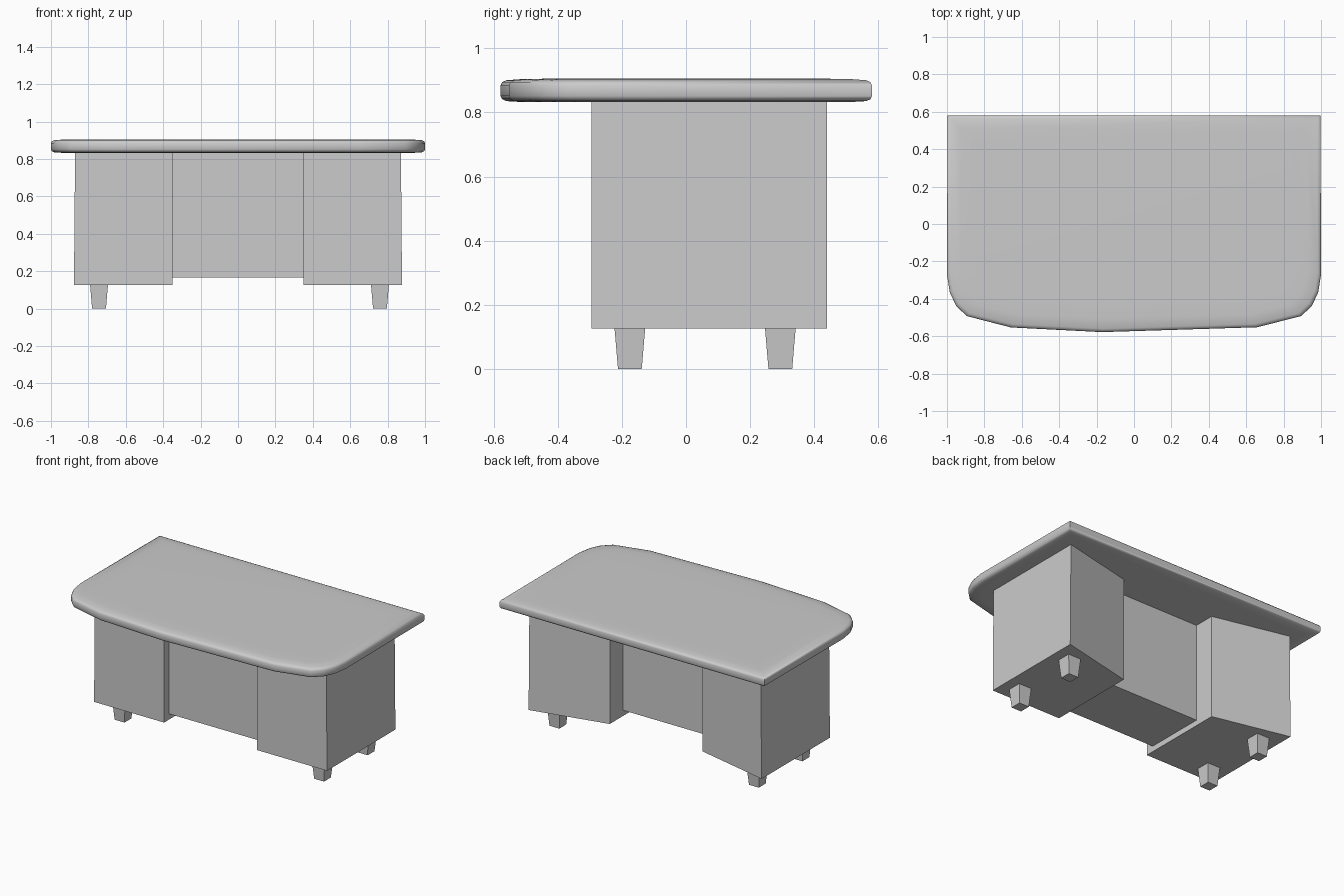
import bpy, bmesh

if "Cube" in bpy.data.objects:
    bpy.data.objects.remove(bpy.data.objects["Cube"])


def make(name, rings, smooth=False):
    """Stack matching rings of points (bottom to top), bridge them and cap both ends."""
    bm = bmesh.new()
    vs = [[bm.verts.new(p) for p in ring] for ring in rings]
    n = len(rings[0])
    for a, b in zip(vs, vs[1:]):
        for i in range(n):
            j = (i + 1) % n
            bm.faces.new((a[i], a[j], b[j], b[i]))
    bm.faces.new(vs[0])
    bm.faces.new(vs[-1])
    bmesh.ops.recalc_face_normals(bm, faces=bm.faces)
    mesh = bpy.data.meshes.new(name)
    bm.to_mesh(mesh)
    bm.free()
    obj = bpy.data.objects.new(name, mesh)
    bpy.context.collection.objects.link(obj)
    if smooth:
        bpy.ops.object.select_all(action='DESELECT')
        obj.select_set(True)
        bpy.context.view_layer.objects.active = obj
        bpy.ops.object.shade_smooth_by_angle(angle=0.9)
    return obj


def rect(cx, cy, hx, hy, z):
    return [(cx - hx, cy - hy, z), (cx + hx, cy - hy, z),
            (cx + hx, cy + hy, z), (cx - hx, cy + hy, z)]


# Desk top: square back corners, bowed front, softly rounded edge
outline = [(-0.997, 0.58), (-1, -0.27), (-0.985, -0.365), (-0.952, -0.436),
           (-0.895, -0.492), (-0.658, -0.553), (-0.17, -0.578), (0.658, -0.552),
           (0.895, -0.492), (0.952, -0.436), (0.985, -0.365), (1, -0.27), (0.997, 0.58)]
edge = [(0.07, 0.832), (0.018, 0.835), (0.005, 0.841), (0, 0.851), (0, 0.884),
        (0.005, 0.894), (0.018, 0.900), (0.07, 0.904), (0.15, 0.905)]
make("desk_top", [[(x * (1 - d), y * (1 - d / 0.58), z) for x, y in outline]
                  for d, z in edge], smooth=True)

# Centre block between the pedestals
make("centre_block", [rect(0, -0.032, 0.352, 0.208, z) for z in (0.165, 0.838)])

# Pedestals with slanted rear faces, and their tapered feet
for side, s in (("left", -1), ("right", 1)):
    make(side + "_pedestal", [[(s * 0.35, -0.295, z), (s * outer, -0.295, z),
                               (s * outer, 0.44, z), (s * 0.35, 0.32, z)]
                              for outer, z in ((0.877, 0.127), (0.871, 0.838))])
    for end, y in (("front", -0.175), ("back", 0.294)):
        x = s * 0.751 + 0.008
        make(f"{side}_{end}_foot", [rect(x, y, 0.037, 0.037, 0),
                                    rect(x, y, 0.048, 0.048, 0.13)])
